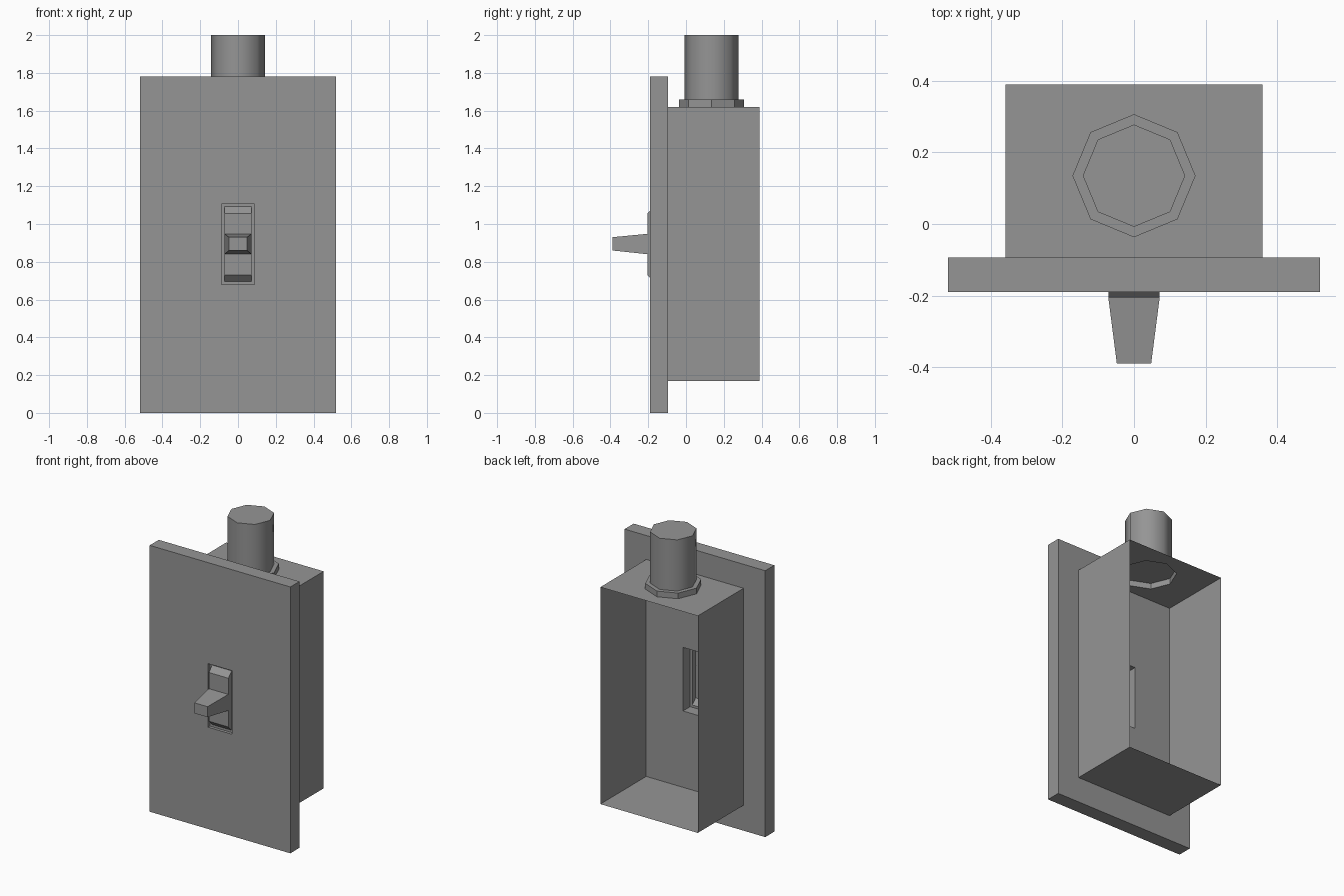
import bpy, bmesh, math

cube = bpy.data.objects.get("Cube")
if cube:
    bpy.data.objects.remove(cube, do_unlink=True)

grey = bpy.data.materials.new("plain grey")
grey.use_nodes = True
grey.diffuse_color = (0.3, 0.3, 0.3, 1)
grey.node_tree.nodes["Principled BSDF"].inputs["Base Color"].default_value = grey.diffuse_color


def rect(half, low, high, y):
    """Upright rectangle facing the front."""
    return [(-half, y, low), (half, y, low), (half, y, high), (-half, y, high)]


def octagon(radius, z, y=0.135):
    """Level octagon around the conduit axis."""
    return [(radius * math.cos(i * math.pi / 4),
             y + radius * math.sin(i * math.pi / 4), z) for i in range(8)]


def loft(rings, cap_first=False, cap_last=False, loop=False):
    """Join rings of points with quads."""
    bm = bmesh.new()
    rows = [[bm.verts.new(p) for p in ring] for ring in rings]
    pairs = list(zip(rows, rows[1:]))
    if loop:
        pairs.append((rows[-1], rows[0]))
    for a, b in pairs:
        for i in range(len(a)):
            j = (i + 1) % len(a)
            bm.faces.new((a[i], a[j], b[j], b[i]))
    if cap_first:
        bm.faces.new(rows[0][::-1])
    if cap_last:
        bm.faces.new(rows[-1])
    return bm


def finish(name, bm, fix_normals=False):
    if fix_normals:
        bmesh.ops.recalc_face_normals(bm, faces=bm.faces[:])
    mesh = bpy.data.meshes.new(name)
    bm.to_mesh(mesh)
    bm.free()
    mesh.materials.append(grey)
    obj = bpy.data.objects.new(name, mesh)
    bpy.context.collection.objects.link(obj)
    return obj


# Cover plate with a slot right through it
back, front = -0.094, -0.19
slot = (0.088, 0.68, 1.105)
plate = (0.52, 0, 1.78)
finish("cover_plate", loft([rect(*plate, back), rect(*plate, front),
                            rect(*slot, front), rect(*slot, back)], loop=True), True)

# Switch surround: recessed ledge and raised block with sloped ends
ledge = -0.17
finish("switch_block", loft([rect(*slot, ledge), rect(0.072, 0.695, 1.092, ledge),
                             rect(0.072, 0.73, 1.056, -0.205)], cap_last=True))

# Tapered toggle lever
finish("toggle_lever", loft([rect(0.072, 0.84, 0.948, -0.204),
                             rect(0.048, 0.86, 0.93, -0.39)], cap_last=True))

# Thin wall box, open at the back, with a conduit hole in its top
top = 1.62
bm = loft([rect(0.36, 0.17, top, 0.39), rect(0.36, 0.17, top, back)])
lid = max(bm.faces, key=lambda f: f.calc_center_median().z)
bmesh.ops.delete(bm, geom=[lid], context='FACES_ONLY')
rim = [bm.verts.new(p) for p in octagon(0.172, top)]
for i in range(8):
    bm.edges.new((rim[i - 1], rim[i]))
edges = [e for e in bm.edges if all(v.co.z > top - 0.01 for v in e.verts)]
bmesh.ops.triangle_fill(bm, edges=edges, use_beauty=True, normal=(0, 0, 1))
finish("wall_box", bm, True)

# Collar: outer wall and a flat top that closes the hole
finish("conduit_collar", loft([octagon(0.172, top), octagon(0.172, 1.658)], cap_last=True))

# Conduit stub
pipe = finish("conduit", loft([octagon(0.143, 1.658), octagon(0.143, 2)], cap_last=True))
bpy.ops.object.select_all(action='DESELECT')
pipe.select_set(True)
bpy.context.view_layer.objects.active = pipe
bpy.ops.object.shade_smooth_by_angle(angle=math.radians(50))
